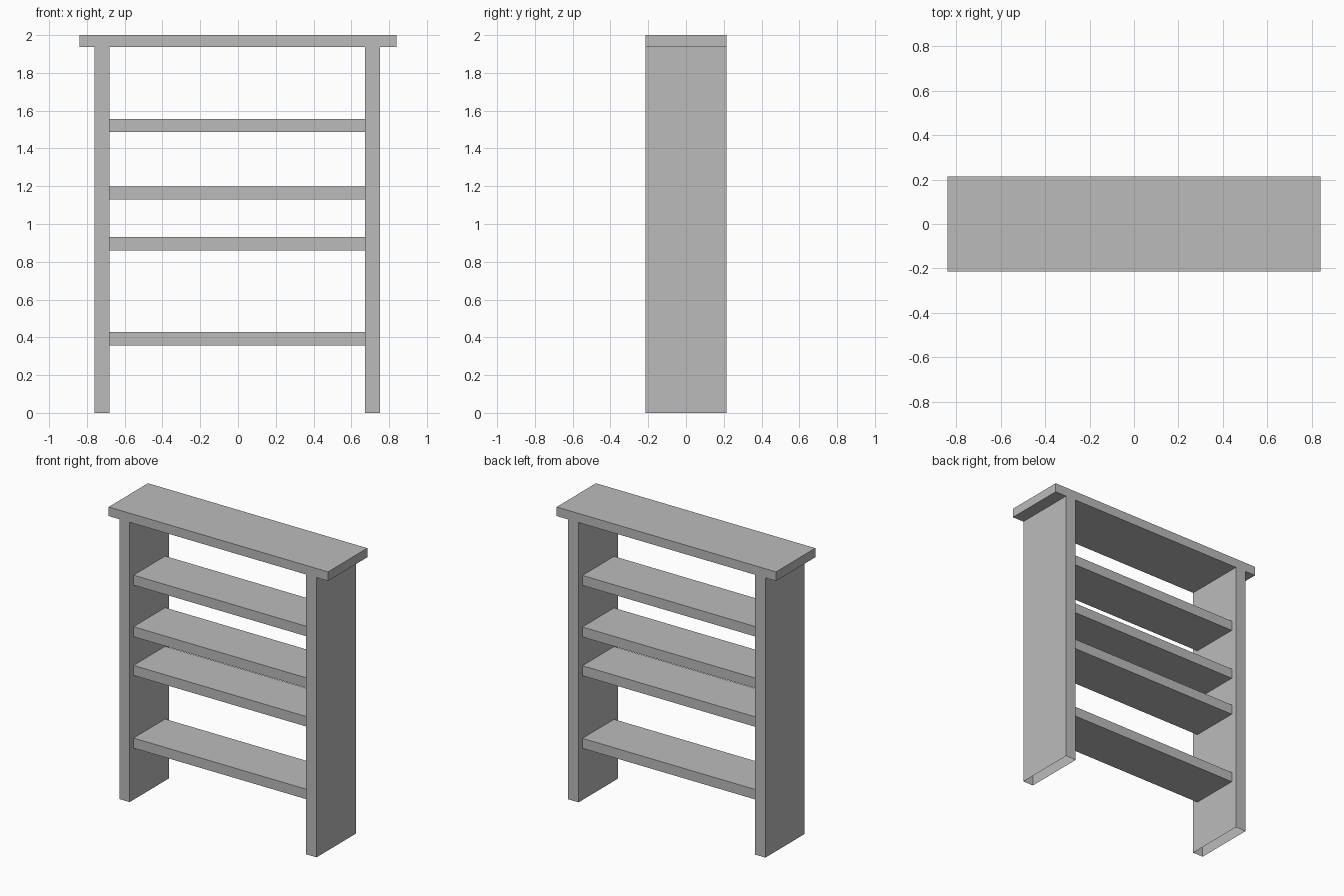
import bpy
import bmesh

cube = bpy.data.objects.get("Cube")
if cube:
    bpy.data.objects.remove(cube, do_unlink=True)

# Single grey finish
GREY = (0.5, 0.5, 0.5, 1.0)
grey = bpy.data.materials.new("plain grey")
grey.use_nodes = True
grey.diffuse_color = GREY
grey.node_tree.nodes["Principled BSDF"].inputs["Base Color"].default_value = GREY


def board(name, x, y, z, open_ends=False):
    """Box spanning the given (low, high) ranges; open_ends leaves out top and bottom."""
    bm = bmesh.new()
    bmesh.ops.create_cube(bm, size=1)
    for v in bm.verts:
        v.co = [lo + (hi - lo) * (c + 0.5) for c, (lo, hi) in zip(v.co, (x, y, z))]
    if open_ends:
        bm.normal_update()
        ends = [f for f in bm.faces if abs(f.normal.z) > 0.9]
        bmesh.ops.delete(bm, geom=ends, context='FACES_ONLY')
    mesh = bpy.data.meshes.new(name)
    bm.to_mesh(mesh)
    bm.free()
    mesh.materials.append(grey)
    obj = bpy.data.objects.new(name, mesh)
    bpy.context.collection.objects.link(obj)
    return obj


DEPTH = (-0.215, 0.215)
SHELF_DEPTH = (-0.173, 0.173)
TOP_UNDERSIDE = 1.937
SHELF_THICKNESS = 0.069

# Overhanging top
board("top_board", (-0.84, 0.84), DEPTH, (TOP_UNDERSIDE, 2.0))

# Side panels, hollow at the feet
for name, x in (("right_side_panel", (-0.759, -0.679)),
                ("left_side_panel", (0.672, 0.752))):
    board(name, x, DEPTH, (0, TOP_UNDERSIDE), open_ends=True)

# Recessed shelves, bottom to top
for i, z in enumerate((0.358, 0.861, 1.129, 1.486), 1):
    board(f"shelf_{i}", (-0.679, 0.672), SHELF_DEPTH, (z, z + SHELF_THICKNESS))
